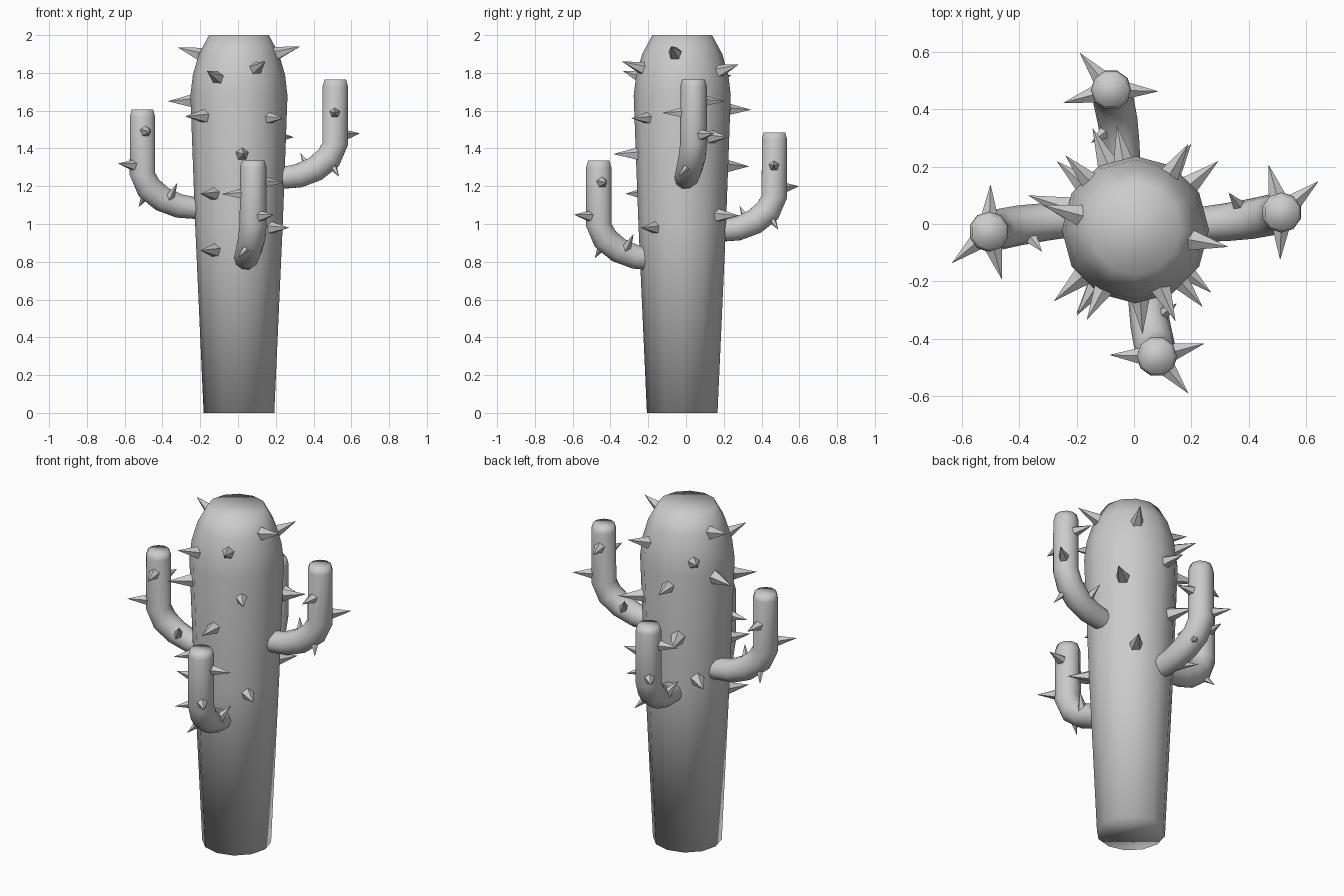
import bpy, bmesh
from math import sin, cos, pi, radians
from mathutils import Vector, Matrix

if "Cube" in bpy.data.objects:
    bpy.data.objects.remove(bpy.data.objects["Cube"])

AXIS = Vector((0.005, -0.02, 0))


def finish(name, bm, smooth):
    bmesh.ops.recalc_face_normals(bm, faces=bm.faces)
    mesh = bpy.data.meshes.new(name)
    bm.to_mesh(mesh)
    bm.free()
    for p in mesh.polygons:
        p.use_smooth = smooth
    obj = bpy.data.objects.new(name, mesh)
    bpy.context.collection.objects.link(obj)
    return obj


def tube(name, path, radii, sides, side_axis):
    """Capped tube whose rings follow the path; side_axis stays horizontal."""
    bm = bmesh.new()
    pts = [Vector(p) for p in path]
    rings = []
    for i, (p, r) in enumerate(zip(pts, radii)):
        t = (pts[min(i + 1, len(pts) - 1)] - pts[max(i - 1, 0)]).normalized()
        u = (side_axis - t * side_axis.dot(t)).normalized()
        v = t.cross(u)
        rings.append([bm.verts.new(p + (u * cos(a) + v * sin(a)) * r)
                      for a in (2 * pi * k / sides for k in range(sides))])
    for a, b in zip(rings, rings[1:]):
        for k in range(sides):
            j = (k + 1) % sides
            bm.faces.new((a[k], a[j], b[j], b[k]))
    bm.faces.new(rings[0])
    bm.faces.new(rings[-1])
    return finish(name, bm, True)


def add_spike(bm, tip, direction, length, radius):
    """Five-sided cone ending at tip."""
    d = direction.normalized()
    m = Matrix.Translation(tip - d * length / 2) @ d.to_track_quat('Z', 'Y').to_matrix().to_4x4()
    bmesh.ops.create_cone(bm, cap_ends=True, segments=5, radius1=radius,
                          radius2=0, depth=length, matrix=m)


# Trunk
profile = [(0.187, 0), (0.232, 1.0), (0.257, 1.68), (0.244, 1.79), (0.212, 1.9), (0.158, 2.0)]
tube("trunk", [AXIS + Vector((0, 0, z)) for r, z in profile],
     [r for r, z in profile], 12, Vector((1, 0, 0)))

# Trunk spikes, given by their tips
tips = [(-.32, .066, 1.935), (.33, -.08, 1.94), (-.37, .1, 1.65), (.295, .22, 1.46),
        (.27, -.24, .98), (.145, -.34, 1.86), (-.165, -.335, 1.81), (-.28, -.27, 1.57),
        (.24, -.29, 1.56), (.03, -.385, 1.37), (-.2, -.32, 1.16), (-.2, -.31, .86),
        (.2, .28, 1.045), (.19, .28, 1.845), (-.24, .24, 1.79), (-.06, .345, 1.605),
        (-.145, .335, 1.305), (-.27, .22, 1.05)]
bm = bmesh.new()
for t in tips:
    tip = Vector(t)
    out = tip - AXIS
    out.z = 0
    out.normalize()
    out.z = 0.3 if tip.z > 1.75 else 0.0
    add_spike(bm, tip, out, 0.15, 0.042)
finish("trunk_spikes", bm, False)

# Arms: one shape in (radial, tangential, down) coordinates, turned and moved
arm_path = [(-.40, -.05, -.545), (-.29, -.042, -.522), (-.195, -.034, -.51),
            (-.105, -.022, -.473), (-.035, -.008, -.415), (0, 0, -.34),
            (0, 0, -.035), (0, 0, 0)]
arm_radii = [.058, .06, .066, .07, .072, .071, .07, .06]
# Arm spikes: tip and the point on the arm axis it grows from
arm_spikes = [((-.045, .167, -.115), (0, 0, -.115)), ((.13, .11, -.285), (0, 0, -.3)),
              ((-.005, -.166, -.177), (0, 0, -.177)), ((-.185, .07, -.388), (-.13, 0, -.49)),
              ((.02, -.08, -.515), (-.035, 0, -.425))]
arms = {"right": (0, (.515, .04, 1.765)), "back": (90, (-.08, .468, 1.485)),
        "left": (180, (-.506, -.027, 1.605)), "front": (270, (.08, -.462, 1.335))}
for side, (angle, end) in arms.items():
    place = Matrix.Translation(end) @ Matrix.Rotation(radians(angle), 4, 'Z')
    arm = tube(side + "_arm", arm_path, arm_radii, 10, Vector((0, 1, 0)))
    arm.matrix_world = place
    bm = bmesh.new()
    for tip, root in arm_spikes:
        add_spike(bm, Vector(tip), Vector(tip) - Vector(root), 0.115, 0.032)
    spikes = finish(side + "_arm_spikes", bm, False)
    spikes.matrix_world = place
